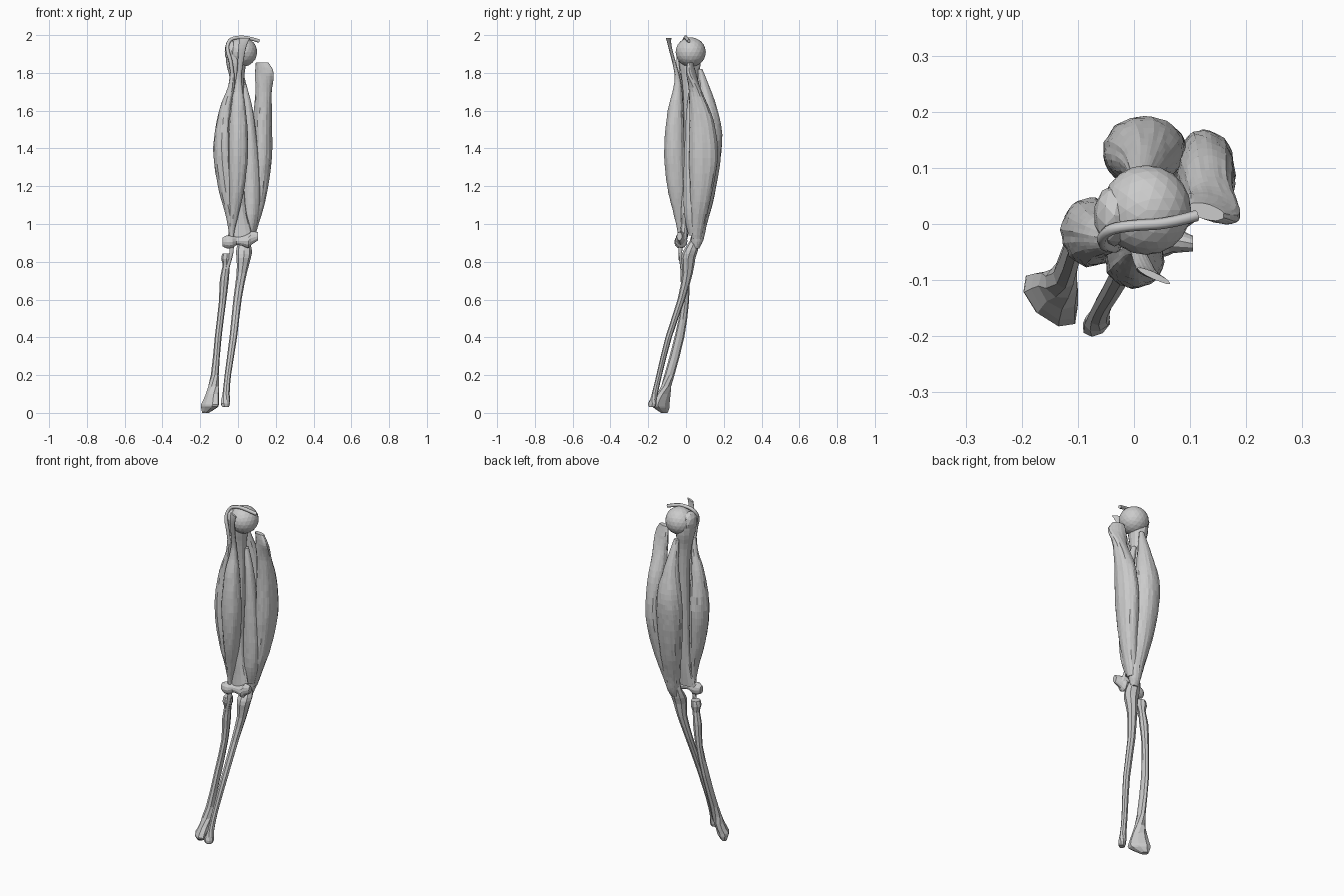
import bpy, bmesh, math, random
from mathutils import Vector

random.seed(4)


def spline(rows, t):
    """Catmull-Rom value of the station table at t."""
    i = min(int(t), len(rows) - 2)
    f = t - i
    p = [rows[max(0, min(len(rows) - 1, i + k))] for k in (-1, 0, 1, 2)]
    return [0.5 * (2 * b + (c - a) * f + (2 * a - 5 * b + 4 * c - d) * f * f
                   + (3 * b - a - 3 * c + d) * f ** 3) for a, b, c, d in zip(*p)]


def loft(name, stations, sides=10, steps=3, ridge=0.0, twist=0.0, along_x=False):
    """Skin over rings: (height, cx, cy, rx, ry, degrees). ridge adds muscle fibres."""
    rows = [tuple(s) + (0,) * (6 - len(s)) for s in stations]
    bm = bmesh.new()
    rings = []
    total = (len(rows) - 1) * steps
    grain = [random.uniform(-1, 0.5) for _ in range(sides)]
    for k in range(total + 1):
        h, cx, cy, rx, ry, deg = spline(rows, k / steps)
        r = math.radians(deg)
        ring = []
        for j in range(sides):
            a = 2 * math.pi * j / sides + twist * k / total
            g = 1
            if ridge:
                g += ridge * (0.65 * grain[j] + 0.35 * random.uniform(-1, 1))
            u, v = rx * g * math.cos(a), ry * g * math.sin(a)
            x = cx + u * math.cos(r) - v * math.sin(r)
            y = cy + u * math.sin(r) + v * math.cos(r)
            ring.append(bm.verts.new((h, x, y) if along_x else (x, y, h)))
        rings.append(ring)
    for a, b in zip(rings, rings[1:]):
        for j in range(sides):
            n = (j + 1) % sides
            bm.faces.new((a[j], a[n], b[n], b[j]))
    bm.faces.new(rings[0])
    bm.faces.new(rings[-1])
    bmesh.ops.recalc_face_normals(bm, faces=bm.faces)
    me = bpy.data.meshes.new(name)
    bm.to_mesh(me)
    bm.free()
    ob = bpy.data.objects.new(name, me)
    bpy.context.collection.objects.link(ob)
    return ob


def ball(name, centre, radii, sub=3):
    bm = bmesh.new()
    bmesh.ops.create_icosphere(bm, subdivisions=sub, radius=1)
    for v in bm.verts:
        v.co = Vector(c + r * p for c, r, p in zip(centre, radii, v.co))
    me = bpy.data.meshes.new(name)
    bm.to_mesh(me)
    bm.free()
    bpy.context.collection.objects.link(bpy.data.objects.new(name, me))


# Upper arm bone: ball head, tubercle, shaft and hinge end
ball("humerus_head", (0.022, 0.025, 1.91), (0.08, 0.08, 0.078))
ball("humerus_tubercle", (-0.035, 0.015, 1.915), (0.037, 0.055, 0.06), 2)
loft("humerus_shaft", [
    (1.93, -0.01, 0.02, .055, .06), (1.85, -0.01, 0.02, .052, .058),
    (1.76, -0.005, 0.02, .037, .042), (1.6, 0, 0.02, .03, .032),
    (1.3, 0, 0.01, .028, .028), (1.1, 0.005, 0, .034, .026),
    (1.0, 0.01, -0.005, .05, .022), (0.92, 0.012, -0.012, .07, .02)], 12)
loft("humerus_hinge", [
    (-.082, -.03, .905, .015, .022), (-.06, -.03, .905, .03, .034),
    (-.03, -.03, .905, .03, .033), (-.008, -.025, .91, .019, .022),
    (.025, -.025, .91, .024, .026), (.055, -.025, .91, .033, .038),
    (.07, -.028, .925, .024, .036), (.105, -.035, .935, .014, .022)],
    12, 2, along_x=True)

# Forearm bones
loft("radius_bone", [
    (.845, -.057, -.01, .025, .027), (.815, -.06, -.01, .029, .03),
    (.78, -.062, -.008, .019, .021), (.71, -.072, -.005, .024, .024),
    (.58, -.083, -.005, .019, .02), (.4, -.105, -.035, .018, .026),
    (.2, -.123, -.088, .021, .027), (.1, -.135, -.117, .042, .029, -45),
    (.045, -.148, -.135, .061, .034, -45), (.025, -.155, -.128, .05, .03, -45),
    (.0, -.172, -.115, .02, .015, -45)], 8, 2)
loft("ulna_bone", [
    (.945, .03, .045, .022, .018), (.91, .032, .045, .03, .025),
    (.86, .032, .025, .042, .038), (.82, .03, .012, .038, .038),
    (.74, .02, .008, .027, .028), (.6, -.003, -.025, .022, .02),
    (.4, -.025, -.092, .02, .017), (.2, -.054, -.142, .017, .015),
    (.1, -.063, -.165, .019, .016), (.05, -.067, -.178, .028, .02, 35),
    (.03, -.065, -.18, .018, .014, 35)], 8, 2)

# Front muscle: two bellies that merge into one tendon on the radius
loft("biceps_long_head", [
    (1.8, -.03, -.038, .012, .01), (1.72, -.037, -.03, .018, .02),
    (1.6, -.065, -.02, .035, .04), (1.4, -.078, -.014, .052, .062),
    (1.2, -.064, -.02, .042, .05), (1.05, -.043, -.022, .023, .03),
    (.95, -.035, -.022, .012, .016)], 30, 5, .07, .3)
loft("biceps_short_head", [
    (1.985, .035, -.092, .032, .006, -25), (1.93, .022, -.083, .02, .008, -15),
    (1.8, .007, -.05, .014, .012), (1.72, .002, -.045, .022, .022),
    (1.6, 0, -.055, .042, .042), (1.4, 0, -.06, .054, .056),
    (1.2, -.006, -.05, .042, .05), (1.05, -.022, -.035, .025, .03),
    (.95, -.033, -.028, .013, .016), (.85, -.035, -.03, .011, .01),
    (.76, -.058, -.022, .01, .008)], 30, 5, .07, -.3)

# Tendon that hooks over the ball head
cu = bpy.data.curves.new("biceps_tendon", 'CURVE')
cu.dimensions = '3D'
cu.bevel_depth = .01
cu.bevel_resolution = 1
cu.resolution_u = 4
cu.use_fill_caps = True
path = [(.112, .015, 1.968), (.06, 0, 1.986), (0, -.002, 1.99), (-.05, -.01, 1.975),
        (-.06, -.035, 1.92), (-.035, -.045, 1.86), (-.03, -.038, 1.78)]
sp = cu.splines.new('NURBS')
sp.points.add(len(path) - 1)
for p, co in zip(sp.points, path):
    p.co = (*co, 1)
sp.use_endpoint_u = True
sp.order_u = 3
bpy.context.collection.objects.link(bpy.data.objects.new("biceps_tendon", cu))

# Back muscle: three heads that converge on the elbow
loft("triceps_long_head", [
    (1.855, .128, .022, .034, .014, -15), (1.8, .14, .027, .052, .022, -20),
    (1.7, .136, .05, .043, .036), (1.55, .13, .082, .05, .065),
    (1.35, .125, .092, .053, .078), (1.15, .106, .078, .045, .057),
    (1.0, .075, .06, .034, .04), (.92, .06, .055, .024, .026)], 34, 5, .06, .25)
loft("triceps_lateral_head", [
    (1.82, .01, .075, .015, .012), (1.65, .02, .112, .042, .042),
    (1.5, .02, .13, .07, .061), (1.35, .02, .125, .074, .06),
    (1.15, .03, .1, .06, .052), (1.0, .042, .07, .045, .042),
    (.92, .045, .06, .033, .034), (.87, .04, .052, .022, .018)], 34, 5, .06, .9)
loft("triceps_medial_head", [
    (1.74, .03, .035, .014, .014), (1.6, .055, .03, .024, .028),
    (1.4, .068, .03, .036, .04), (1.2, .07, .03, .046, .044),
    (1.05, .068, .03, .042, .04), (.94, .058, .04, .026, .028)], 26, 5, .06, .2)
